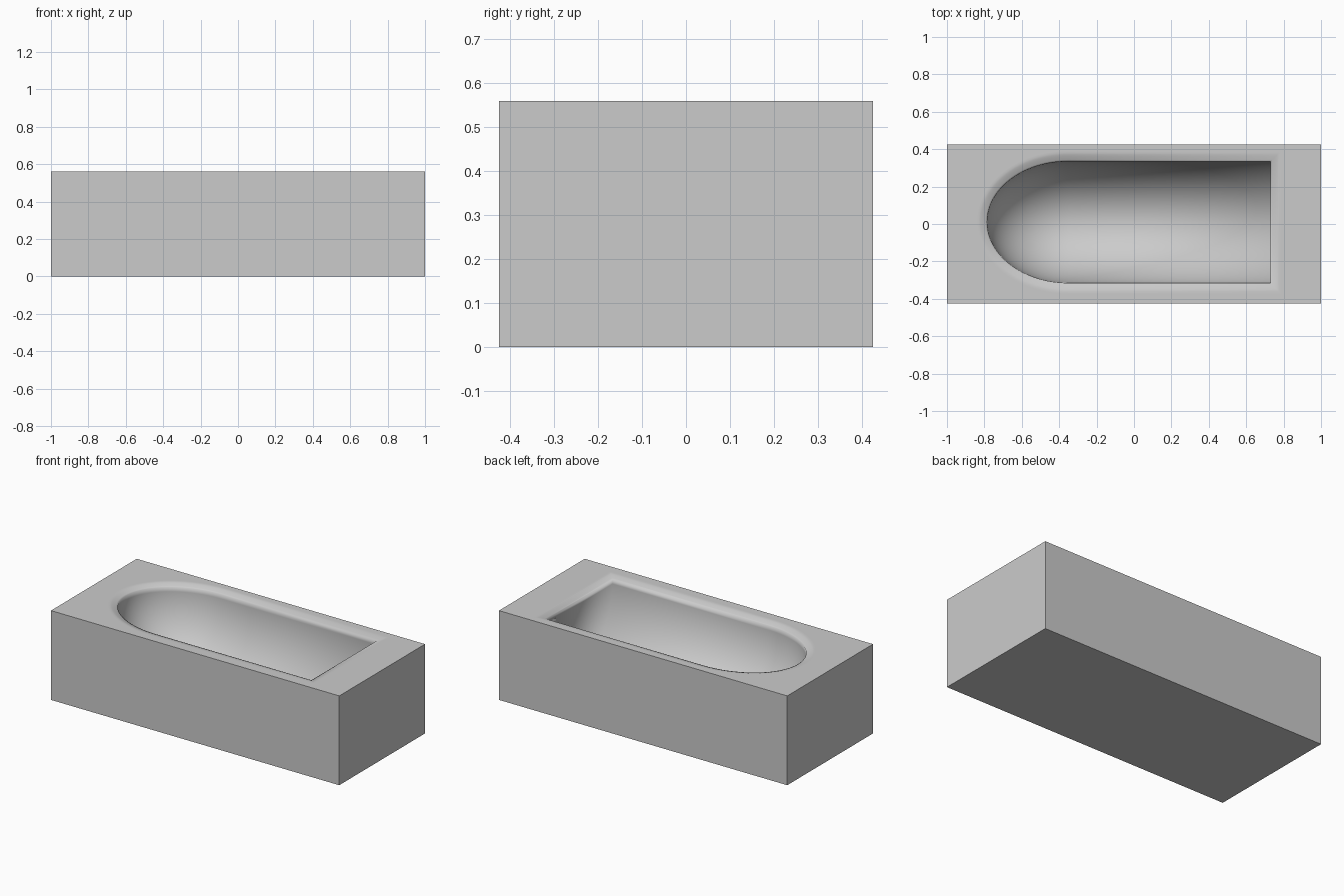
import bpy
import bmesh
import math

cube = bpy.data.objects.get("Cube")
if cube:
    bpy.data.objects.remove(cube, do_unlink=True)

# Main dimensions
LENGTH, WIDTH, HEIGHT = 2.0, 0.85, 0.56
FLAT_X, ARC_X, ARC_RADIUS = 0.73, -0.35, 0.435
HALF_W, CENTRE_Y = 0.325, 0.01
LIP, DROP, DEPTH = 0.045, 0.016, 0.41
ARC_STEPS, BOWL_STEPS, LIP_STEPS = 48, 24, 5

bm = bmesh.new()


def outline(end_x, radius_x, radius_y, z):
    """Closed ring: square at +x, half an ellipse at -x."""
    pts = [(end_x, -radius_y)]
    for i in range(ARC_STEPS + 1):
        a = math.pi * i / ARC_STEPS
        pts.append((ARC_X - radius_x * math.sin(a), -radius_y * math.cos(a)))
    pts.append((end_x, radius_y))
    return [bm.verts.new((x, y + CENTRE_Y, z)) for x, y in pts]


def lip_ring(offset, z):
    return outline(FLAT_X + offset, ARC_RADIUS + offset, HALF_W + offset, z)


# Rim: a flat support ring, then a gently rolled lip
rings = [lip_ring(LIP + 0.012, HEIGHT)]
for i in range(LIP_STEPS):
    t = 1 - i / LIP_STEPS
    rings.append(lip_ring(LIP * t, HEIGHT - DROP * (1 - t) ** 1.3))

# Bowl: rounded trough ending in an upright flat wall
for i in range(BOWL_STEPS + 1):
    a = math.pi / 2 * i / BOWL_STEPS
    c = math.cos(a)
    rings.append(outline(FLAT_X, ARC_RADIUS * c, HALF_W * c,
                         HEIGHT - DROP - DEPTH * math.sin(a)))

for upper, lower in zip(rings, rings[1:]):
    n = len(upper)
    for i in range(n):
        j = (i + 1) % n
        bm.faces.new((upper[i], upper[j], lower[j], lower[i]))

# Outer block: floor and four sides
corners = [(sx * LENGTH / 2, sy * WIDTH / 2)
           for sx, sy in ((-1, -1), (1, -1), (1, 1), (-1, 1))]
base = [bm.verts.new((x, y, 0)) for x, y in corners]
top = [bm.verts.new((x, y, HEIGHT)) for x, y in corners]
bm.faces.new(base[::-1])
for i in range(4):
    j = (i + 1) % 4
    bm.faces.new((base[i], base[j], top[j], top[i]))

# Top deck between the block edge and the rim
border = []
for loop in (top, rings[0]):
    for i, v in enumerate(loop):
        border.append(bm.edges.get((v, loop[(i + 1) % len(loop)])))
bmesh.ops.triangle_fill(bm, edges=border, use_beauty=True, normal=(0, 0, 1))

bmesh.ops.remove_doubles(bm, verts=bm.verts[:], dist=0.0001)
bmesh.ops.recalc_face_normals(bm, faces=bm.faces[:])

# Smooth basin, crisp block edges
for f in bm.faces:
    f.smooth = True
block = set(base + top)
for e in bm.edges:
    if all(v in block for v in e.verts):
        e.smooth = False

mesh = bpy.data.meshes.new("bathtub")
bm.to_mesh(mesh)
bm.free()
tub = bpy.data.objects.new("bathtub", mesh)
bpy.context.collection.objects.link(tub)

# Material
grey = bpy.data.materials.new("light_grey")
grey.use_nodes = True
colour = (0.6, 0.6, 0.6, 1)
grey.diffuse_color = colour
grey.node_tree.nodes["Principled BSDF"].inputs["Base Color"].default_value = colour
mesh.materials.append(grey)
